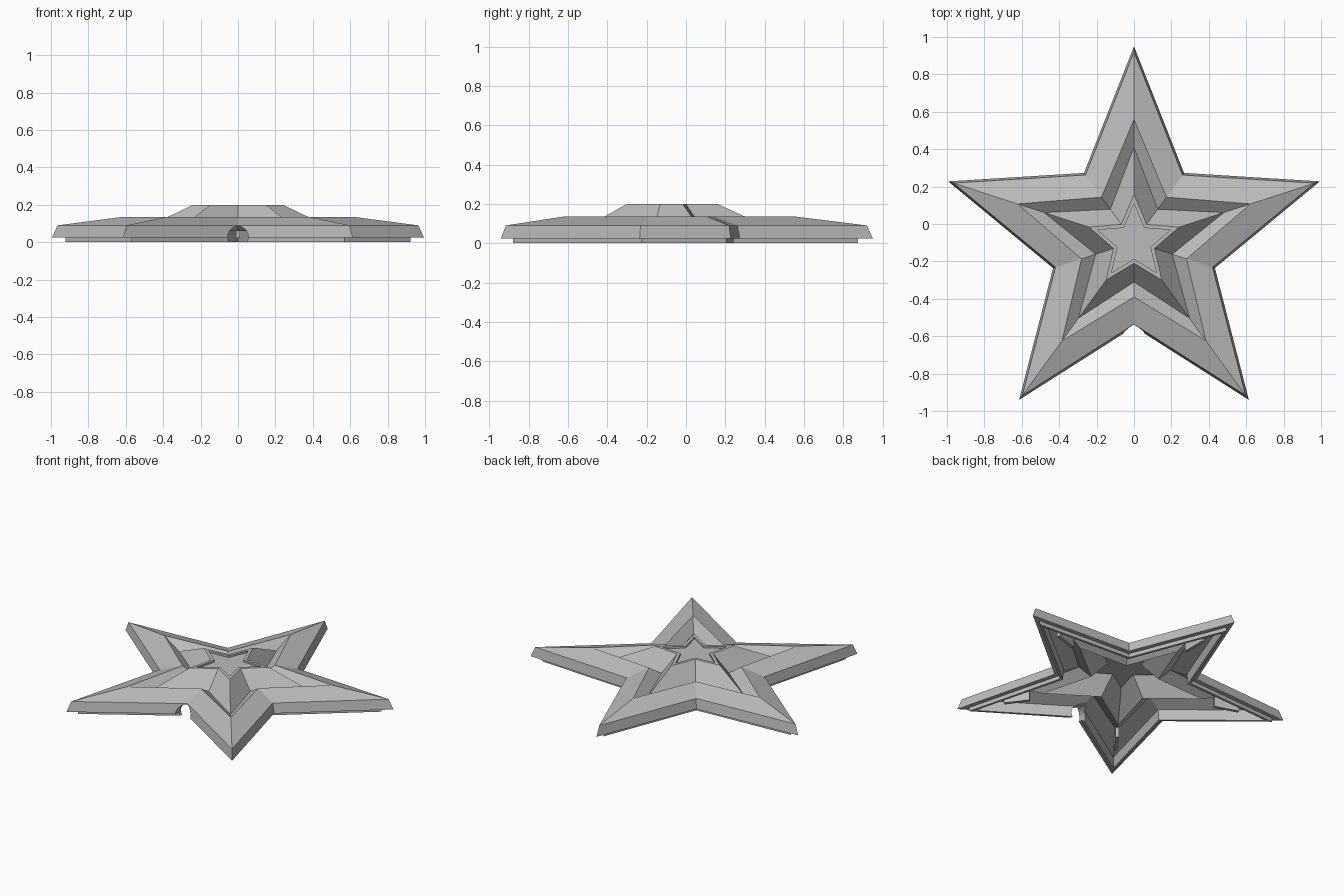
import bpy, bmesh
from math import sin, cos, pi, radians
from mathutils import Matrix, Vector

if "Cube" in bpy.data.objects:
    bpy.data.objects.remove(bpy.data.objects["Cube"], do_unlink=True)

CENTER_Y = -0.095

grey = bpy.data.materials.new("plain grey")
grey.use_nodes = True
grey.diffuse_color = (0.5, 0.5, 0.5, 1)
grey.node_tree.nodes["Principled BSDF"].inputs["Base Color"].default_value = (0.5, 0.5, 0.5, 1)


def make_object(name, bm):
    bmesh.ops.recalc_face_normals(bm, faces=bm.faces)
    mesh = bpy.data.meshes.new(name)
    bm.to_mesh(mesh)
    bm.free()
    mesh.materials.append(grey)
    ob = bpy.data.objects.new(name, mesh)
    bpy.context.collection.objects.link(ob)
    return ob


def star_ring(bm, tip, notch, z):
    ring = []
    for i in range(10):
        r = notch if i % 2 else tip
        a = i * pi / 5
        ring.append(bm.verts.new((r * sin(a), CENTER_Y + r * cos(a), z)))
    return ring


# Star shell: tip radius, notch radius and height, from the top outward, then back underneath
profile = [
    (0.205, 0.092, 0.188), (0.205, 0.092, 0.2),       # recessed centre
    (0.253, 0.115, 0.2), (0.505, 0.215, 0.085),       # raised star and groove
    (0.655, 0.295, 0.135), (1.015, 0.441, 0.09),      # ridge and sloping arms
    (1.045, 0.455, 0.025), (0.97, 0.42, 0.025),       # outer rim
    (0.97, 0.42, 0.0), (0.93, 0.4, 0.0),              # bottom lip
    (0.92, 0.395, 0.07), (0.655, 0.295, 0.11),        # hollow underside
    (0.505, 0.215, 0.06), (0.245, 0.108, 0.172),
]
bm = bmesh.new()
rings = [star_ring(bm, *p) for p in profile]
for a, b in zip(rings, rings[1:]):
    for i in range(10):
        j = (i + 1) % 10
        bm.faces.new((a[i], a[j], b[j], b[i]))
bm.faces.new(rings[0])
bm.faces.new(rings[-1])
shell = make_object("star_shell", bm)

# Rounded cable opening in the front notch
bm = bmesh.new()
bmesh.ops.create_cone(bm, cap_ends=True, segments=24, radius1=0.055, radius2=0.055, depth=0.25,
                      matrix=Matrix.Translation((0, -0.56, 0.03)) @ Matrix.Rotation(pi / 2, 4, 'X'))
cutter = make_object("opening_cutter", bm)
cutter.hide_render = True
cut = shell.modifiers.new("opening", 'BOOLEAN')
cut.operation = 'DIFFERENCE'
cut.solver = 'EXACT'
cut.object = cutter
bpy.context.view_layer.objects.active = shell
shell.select_set(True)
bpy.ops.object.modifier_apply(modifier=cut.name)
bpy.data.objects.remove(cutter, do_unlink=True)

# Radial fins under the arms
for i in range(5):
    a = -i * 2 * pi / 5
    bm = bmesh.new()
    bmesh.ops.create_cube(bm, size=1, matrix=Matrix.Translation((0, CENTER_Y, 0))
                          @ Matrix.Rotation(a, 4, 'Z')
                          @ Matrix.Translation((0, 0.67, 0.067))
                          @ Matrix.Diagonal((0.02, 0.16, 0.09, 1)))
    make_object(f"inner_fin_{i + 1}", bm)

# Soft shading on gentle bends only
bpy.ops.object.select_all(action='DESELECT')
shell.select_set(True)
bpy.context.view_layer.objects.active = shell
bpy.ops.object.shade_smooth_by_angle(angle=radians(15))
